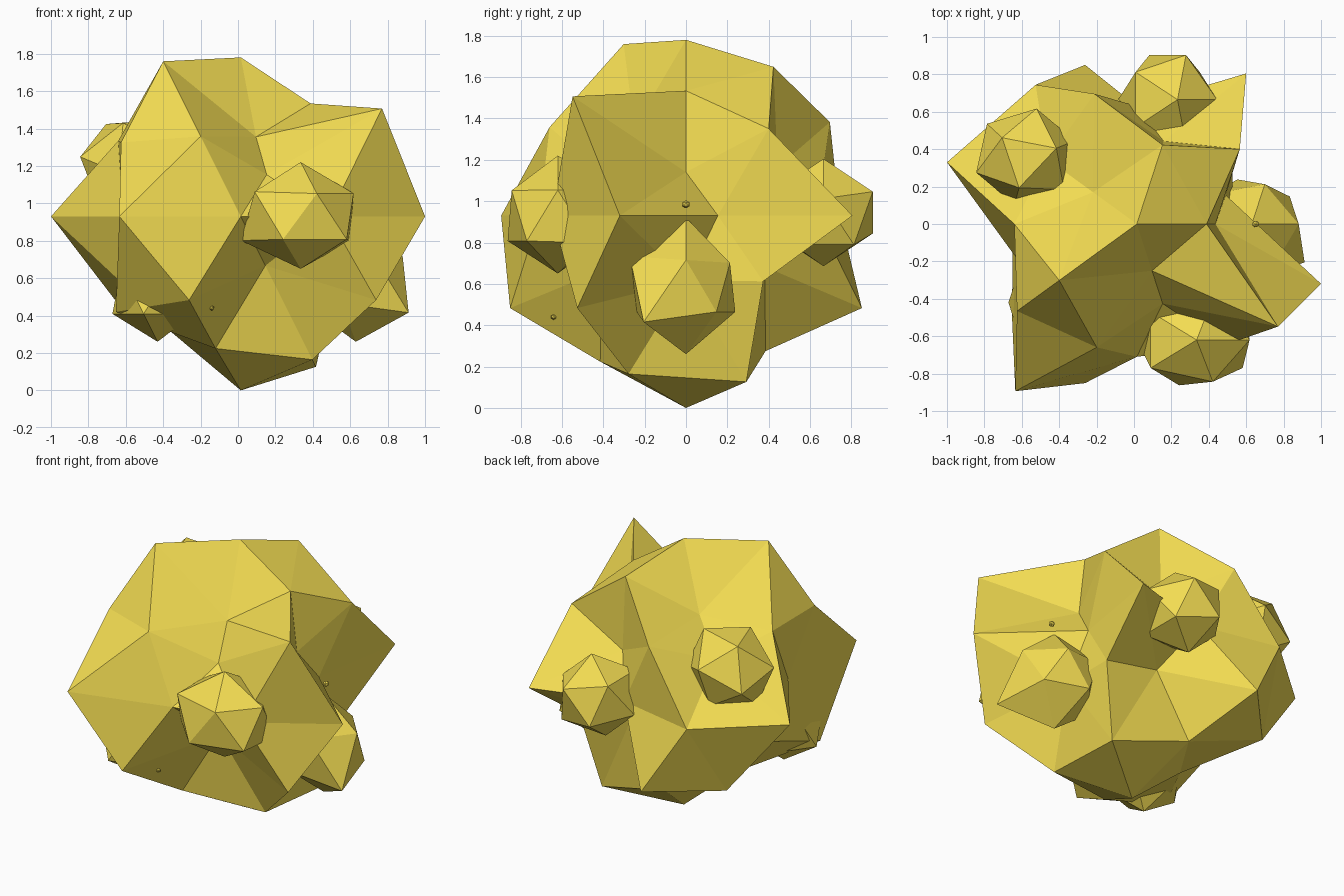
import bpy, bmesh, math
from mathutils import Vector

if "Cube" in bpy.data.objects:
    bpy.data.objects.remove(bpy.data.objects["Cube"])

gold = bpy.data.materials.new("golden_rock")
gold.diffuse_color = (0.90, 0.72, 0.085, 1)
gold.use_nodes = True
gold.node_tree.nodes["Principled BSDF"].inputs["Base Color"].default_value = gold.diffuse_color


def finish(bm, name, loc, rot=(0, 0, 0)):
    bmesh.ops.recalc_face_normals(bm, faces=bm.faces)
    me = bpy.data.meshes.new(name)
    bm.to_mesh(me)
    bm.free()
    me.materials.append(gold)
    ob = bpy.data.objects.new(name, me)
    ob.location = loc
    ob.rotation_euler = rot
    bpy.context.collection.objects.link(ob)
    return ob


def lumpy_ball(name, subdiv, radii, loc, scale=(1, 1, 1), rot=(0, 0, 0)):
    """Icosphere with one radius per vertex, ordered bottom to top, then by angle."""
    bm = bmesh.new()
    bmesh.ops.create_icosphere(bm, subdivisions=subdiv, radius=1)

    def order(v):
        angle = (math.atan2(v.co.y, v.co.x) + 0.01) % math.tau
        return (round(v.co.z, 1), angle)

    for v, r in zip(sorted(bm.verts, key=order), radii):
        v.co = v.co.normalized() * r
        v.co = Vector(a * b for a, b in zip(v.co, scale))
    return finish(bm, name, loc, rot)


# Main boulder: one radius per vertex, ring by ring
rings = [
    [.93],
    [.945, .77, .72, .83, .90],
    [.60, .47, .93, .97, .50],
    [.71, 1.0, .74, 1.0, 1.0],
    [.50, .995, .63, .92, 1.067, .66, 1.105, .71, .80, 1.036],
    [.47, .52, .66, .885, .50],
    [.80, .86, .77, .815, 1.097],
    [.71, .846, .55, .975, .50],
    [.85],
]
lumpy_ball("boulder", 2, [r for ring in rings for r in ring], (.015, 0, .93))

# Small nodules embedded in the surface
even = [1] * 12
lumpy_ball("front_nodule", 1,
           [1, 1.07, .93, 1.05, 1, 1, .93, 1.05, 1, 1, .92, 1],
           (.335, -.62, .935), (.34, .285, .285))
lumpy_ball("back_nodule", 1, even, (.18, .665, .945), (.275, .28, .265), (0, .2, 0))
lumpy_ball("upper_left_nodule", 1, even, (-.58, .36, 1.22), (.29, .27, .26), (-.4, -.55, 0))
lumpy_ball("lower_left_nodule", 1, even, (-.43, -.42, .53), (.27, .27, .27))
lumpy_ball("right_nodule", 1,
           [.33, .28, .28, .30, .28, .39, .28, .25, .30, .30, .32, .33],
           (.63, 0, .59))

# Tiny specks
lumpy_ball("front_speck", 1, [.014] * 12, (-.14, -.64, .44))
lumpy_ball("right_speck", 1, [.02] * 12, (.65, 0, .985))
